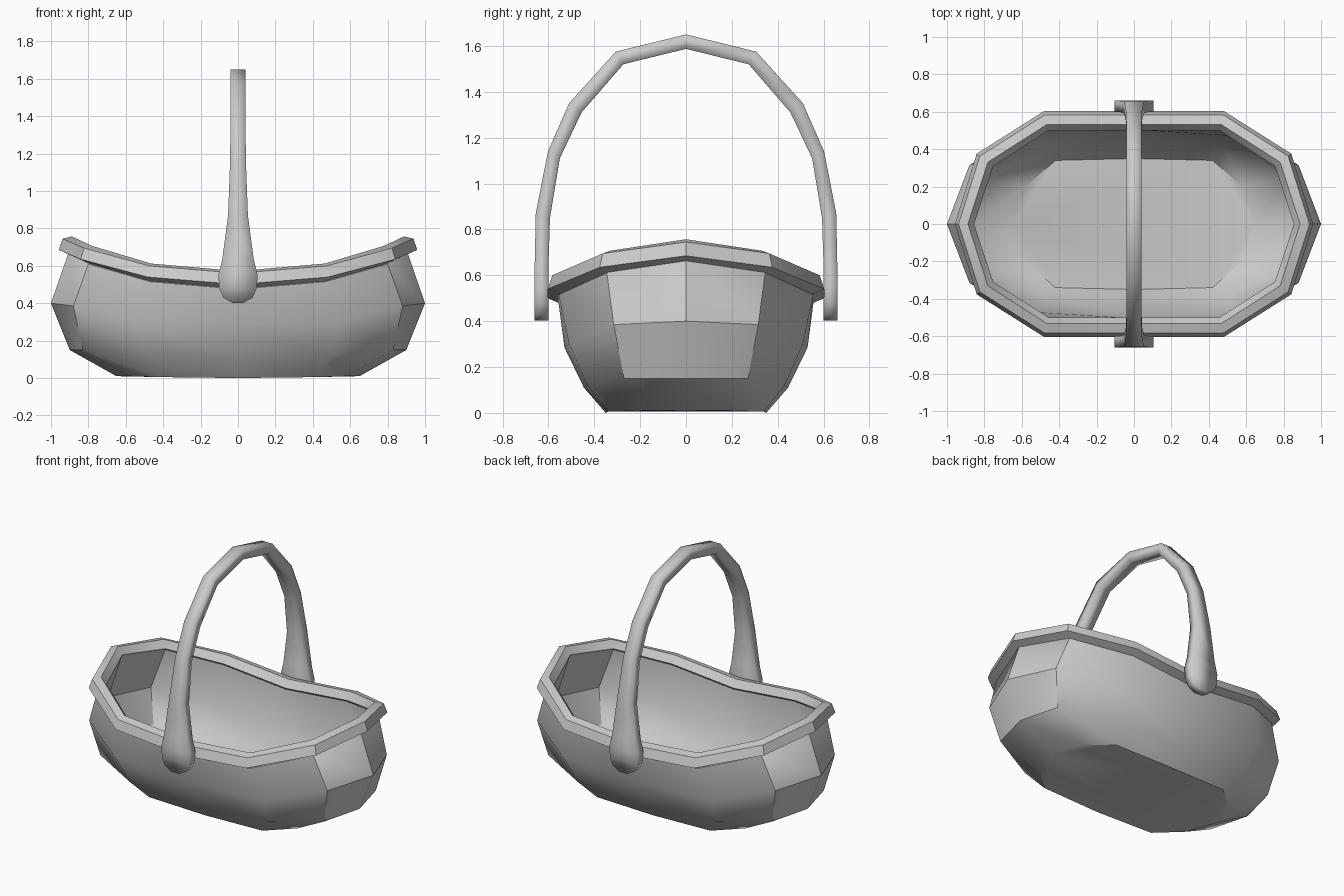
import bpy, bmesh
from mathutils import Vector

if "Cube" in bpy.data.objects:
    bpy.data.objects.remove(bpy.data.objects["Cube"], do_unlink=True)

grey = bpy.data.materials.new("plain_grey")
grey.use_nodes = True
colour = (0.6, 0.6, 0.6, 1)
grey.diffuse_color = colour
grey.node_tree.nodes["Principled BSDF"].inputs["Base Color"].default_value = colour


def loft(name, rings, closed=False, angle=0.6):
    """Skin a list of equal rings; cap both ends unless the list is a loop."""
    bm = bmesh.new()
    loops = [[bm.verts.new(p) for p in ring] for ring in rings]
    pairs = list(zip(loops, loops[1:]))
    if closed:
        pairs.append((loops[-1], loops[0]))
    else:
        bm.faces.new(loops[0])
        bm.faces.new(loops[-1])
    for a, b in pairs:
        for i in range(len(a)):
            j = (i + 1) % len(a)
            bm.faces.new((a[i], a[j], b[j], b[i]))
    bmesh.ops.recalc_face_normals(bm, faces=bm.faces)
    mesh = bpy.data.meshes.new(name)
    bm.to_mesh(mesh)
    bm.free()
    mesh.materials.append(grey)
    obj = bpy.data.objects.new(name, mesh)
    bpy.context.collection.objects.link(obj)
    bpy.ops.object.select_all(action='DESELECT')
    obj.select_set(True)
    bpy.context.view_layer.objects.active = obj
    bpy.ops.object.shade_smooth_by_angle(angle=angle)
    return obj


# Outward directions at the side middle, side corner, end corner and end middle
OUT = [Vector(v) for v in ((0, 1, 0), (.25, 1, 0), (.85, .65, 0), (1, 0, 0))]


def ring(quarter, out=0, up=0):
    """Offset a quarter outline, then mirror it into a full ring."""
    q = [Vector(p) + d * out + Vector((0, 0, up)) for p, d in zip(quarter, OUT)]
    half = q + [Vector((p.x, -p.y, p.z)) for p in reversed(q[:-1])]
    return half + [Vector((-p.x, p.y, p.z)) for p in reversed(half[1:-1])]


# Quarter outlines of the bowl, from the base to the saddle-shaped lip
base = [(0, .35, 0), (.42, .34, .005), (.58, .2, .01), (.65, 0, .01)]
low = [(0, .445, .11), (.5, .43, .12), (.83, .27, .15), (.9, 0, .15)]
belly = [(0, .53, .285), (.55, .51, .3), (.88, .315, .385), (1, 0, .4)]
lip = [(0, .555, .475), (.47, .555, .515), (.8, .345, .61), (.91, 0, .66)]

# Bowl shell: up the outside, over the lip, down the inside
outside = [ring(q) for q in (base, low, belly, lip)]
inside = [ring(lip, -.05, .04), ring(belly, -.04), ring(low, -.04, .02), ring(base, 0, .04)]
loft("basket_bowl", outside + inside)

# Rim band around the lip
rim_section = ((-.01, 0), (.048, .025), (.028, .085), (-.022, .097), (-.055, .05))
loft("basket_rim", [ring(lip, out, up) for out, up in rim_section], closed=True)

# Handle: outer and inner edge of the arch, with half width
side = [(.66, .402, .6, .402, .03), (.66, .43, .6, .43, .078), (.66, .48, .6, .48, .1),
        (.66, .55, .6, .55, .105), (.66, .63, .6, .63, .085), (.655, .87, .593, .85, .053),
        (.602, 1.14, .55, 1.11, .043), (.51, 1.35, .455, 1.31, .04),
        (.306, 1.575, .273, 1.52, .04)]


def section(oy, oz, iy, iz, w, s):
    return [(-w, s * oy, oz), (w, s * oy, oz), (w, s * iy, iz), (-w, s * iy, iz)]


arch = [section(*p, 1) for p in side]
arch.append(section(0, 1.65, 0, 1.587, .04, 1))
arch += [section(*p, -1) for p in reversed(side)]
loft("handle", arch, angle=1.7)
